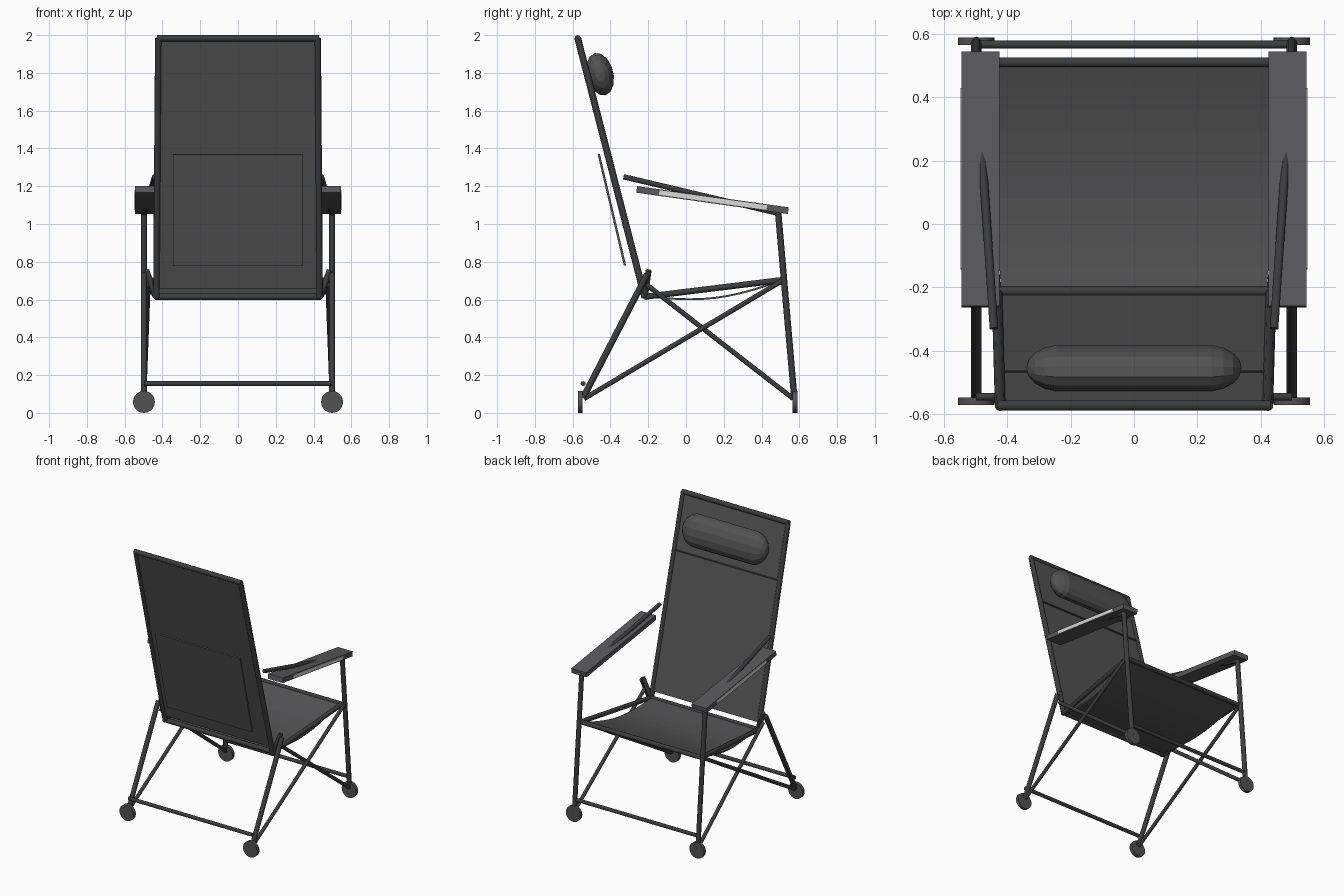
import bpy, bmesh, math
from mathutils import Vector, Matrix

if "Cube" in bpy.data.objects:
    bpy.data.objects.remove(bpy.data.objects["Cube"])


def material(name, rgb):
    m = bpy.data.materials.new(name)
    m.diffuse_color = (*rgb, 1)
    m.use_nodes = True
    m.node_tree.nodes["Principled BSDF"].inputs["Base Color"].default_value = m.diffuse_color
    return m


FRAME = material("dark frame grey", (0.045, 0.046, 0.048))
FABRIC = material("charcoal fabric", (0.085, 0.085, 0.088))
ARM = material("armrest grey", (0.10, 0.10, 0.108))
LIGHT = material("light grey trim", (0.70, 0.70, 0.68))


def finish(name, bm, mat, smooth=False):
    bmesh.ops.recalc_face_normals(bm, faces=bm.faces)
    me = bpy.data.meshes.new(name)
    bm.to_mesh(me)
    bm.free()
    me.materials.append(mat)
    ob = bpy.data.objects.new(name, me)
    bpy.context.collection.objects.link(ob)
    if smooth:
        bpy.ops.object.select_all(action='DESELECT')
        ob.select_set(True)
        bpy.context.view_layer.objects.active = ob
        bpy.ops.object.shade_smooth_by_angle(angle=math.radians(50))
    return ob


def tube(name, a, b, r=0.016, sides=10, mat=FRAME):
    a, b = Vector(a), Vector(b)
    d = b - a
    bm = bmesh.new()
    mx = Matrix.Translation((a + b) / 2) @ d.to_track_quat('Z', 'Y').to_matrix().to_4x4()
    bmesh.ops.create_cone(bm, cap_ends=True, segments=sides, radius1=r, radius2=r,
                          depth=d.length, matrix=mx)
    return finish(name, bm, mat, True)


def pair(name, a, b, r=0.016):
    for s, side in ((1, "right"), (-1, "left")):
        tube(f"{side}_{name}", (s * a[0], *a[1:]), (s * b[0], *b[1:]), r)


def sheet(name, rows, thick, mat):
    """Cloth panel through rows of (half width, y, z), thickened along its normal."""
    bm = bmesh.new()
    top, low = [], []
    for i, (w, y, z) in enumerate(rows):
        p, q = rows[max(i - 1, 0)], rows[min(i + 1, len(rows) - 1)]
        n = Vector((0, -(q[2] - p[2]), q[1] - p[1])).normalized() * thick / 2
        c = Vector((0, y, z))
        for lst, k in ((top, 1), (low, -1)):
            lst.append([bm.verts.new(c + n * k + Vector((s * w, 0, 0))) for s in (-1, 1)])
    for i in range(len(rows) - 1):
        for lst in (top, low):
            bm.faces.new((lst[i][0], lst[i][1], lst[i + 1][1], lst[i + 1][0]))
        for s in (0, 1):
            bm.faces.new((top[i][s], top[i + 1][s], low[i + 1][s], low[i][s]))
    for i in (0, -1):
        bm.faces.new((top[i][0], top[i][1], low[i][1], low[i][0]))
    return finish(name, bm, mat)


def slab(name, size, loc, tilt, mat):
    bm = bmesh.new()
    bmesh.ops.create_cube(bm, size=1, matrix=Matrix.Translation(loc)
                          @ Matrix.Rotation(tilt, 4, 'X') @ Matrix.Diagonal((*size, 1)))
    return finish(name, bm, mat)


# reclined back: frame, cloth, seam and rear pocket
def back_y(z):
    return -0.573 + (1.983 - z) * 0.355 / 1.373


pair("back_rail", (0.422, back_y(1.983), 1.983), (0.432, back_y(0.61), 0.61), 0.018)
tube("back_top_bar", (-0.43, back_y(1.983), 1.983), (0.43, back_y(1.983), 1.983), 0.017)
tube("back_bottom_bar", (-0.44, -0.212, 0.615), (0.44, -0.212, 0.615), 0.017)
sheet("back_cloth", [(0.415, back_y(z), z) for z in (0.66, 1.6, 1.975)], 0.014, FABRIC)
tube("back_seam", (-0.412, back_y(1.6) + 0.008, 1.6), (0.412, back_y(1.6) + 0.008, 1.6), 0.007, 6)
sheet("back_pocket", [(0.343, -0.323, 0.78), (0.343, -0.462, 1.37)], 0.012, FABRIC)

# head pillow: sphere stretched through its middle band into a capsule
bm = bmesh.new()
bmesh.ops.create_uvsphere(bm, u_segments=14, v_segments=9, radius=1)
for v in bm.verts:
    x = v.co.z * 0.115 + math.copysign(0.225, v.co.z)
    v.co = Vector((x, v.co.x * 0.072, v.co.y * 0.117))
bm.transform(Matrix.Translation((0, -0.455, 1.793)) @ Matrix.Rotation(math.radians(14), 4, 'X'))
finish("head_pillow", bm, FABRIC)

# seat: rails, front bar and sagging cloth
pair("seat_rail", (0.435, -0.215, 0.615), (0.485, 0.505, 0.703))
tube("seat_front_bar", (-0.5, 0.51, 0.70), (0.5, 0.51, 0.70))
rows = []
for i in range(11):
    t = i / 10
    rows.append((0.42 + 0.045 * t, -0.205 + 0.71 * t,
                 0.617 + 0.083 * t - 0.05 * math.sin(math.pi * t)))
sheet("seat_cloth", rows, 0.010, FABRIC)

# legs, crossing braces and spreaders
pair("front_leg", (0.498, 0.488, 1.06), (0.498, 0.574, 0.07), 0.017)
pair("rear_leg", (0.498, -0.205, 0.735), (0.498, -0.545, 0.08), 0.017)
pair("hinge_link", (0.485, -0.198, 0.755), (0.435, -0.218, 0.615), 0.016)
pair("rising_brace", (0.498, -0.54, 0.075), (0.498, 0.51, 0.70), 0.013)
pair("falling_brace", (0.475, -0.21, 0.68), (0.498, 0.568, 0.075), 0.013)
tube("rear_spreader", (-0.498, -0.545, 0.155), (0.498, -0.545, 0.155), 0.013)
tube("front_spreader", (-0.498, 0.566, 0.155), (0.498, 0.566, 0.155), 0.013)

# disc feet
for s, side in ((1, "right"), (-1, "left")):
    tube(f"{side}_front_foot", (s * 0.498, 0.565, 0.058), (s * 0.498, 0.589, 0.058), 0.058, 24, FABRIC)
    tube(f"{side}_rear_foot", (s * 0.498, -0.571, 0.058), (s * 0.498, -0.547, 0.058), 0.058, 24, FABRIC)

# armrests with a light trim strip on the outer edge, and their support tubes
tilt = -math.atan2(0.112, 0.80)
for s, side in ((1, "right"), (-1, "left")):
    slab(f"{side}_armrest", (0.12, 0.81, 0.035), (s * 0.485, 0.14, 1.127), tilt, ARM)
    slab(f"{side}_armrest_trim", (0.004, 0.575, 0.024), (s * 0.546, 0.143, 1.127), tilt, LIGHT)
pair("arm_tube", (0.442, -0.33, 1.25), (0.498, 0.495, 1.055), 0.014)
